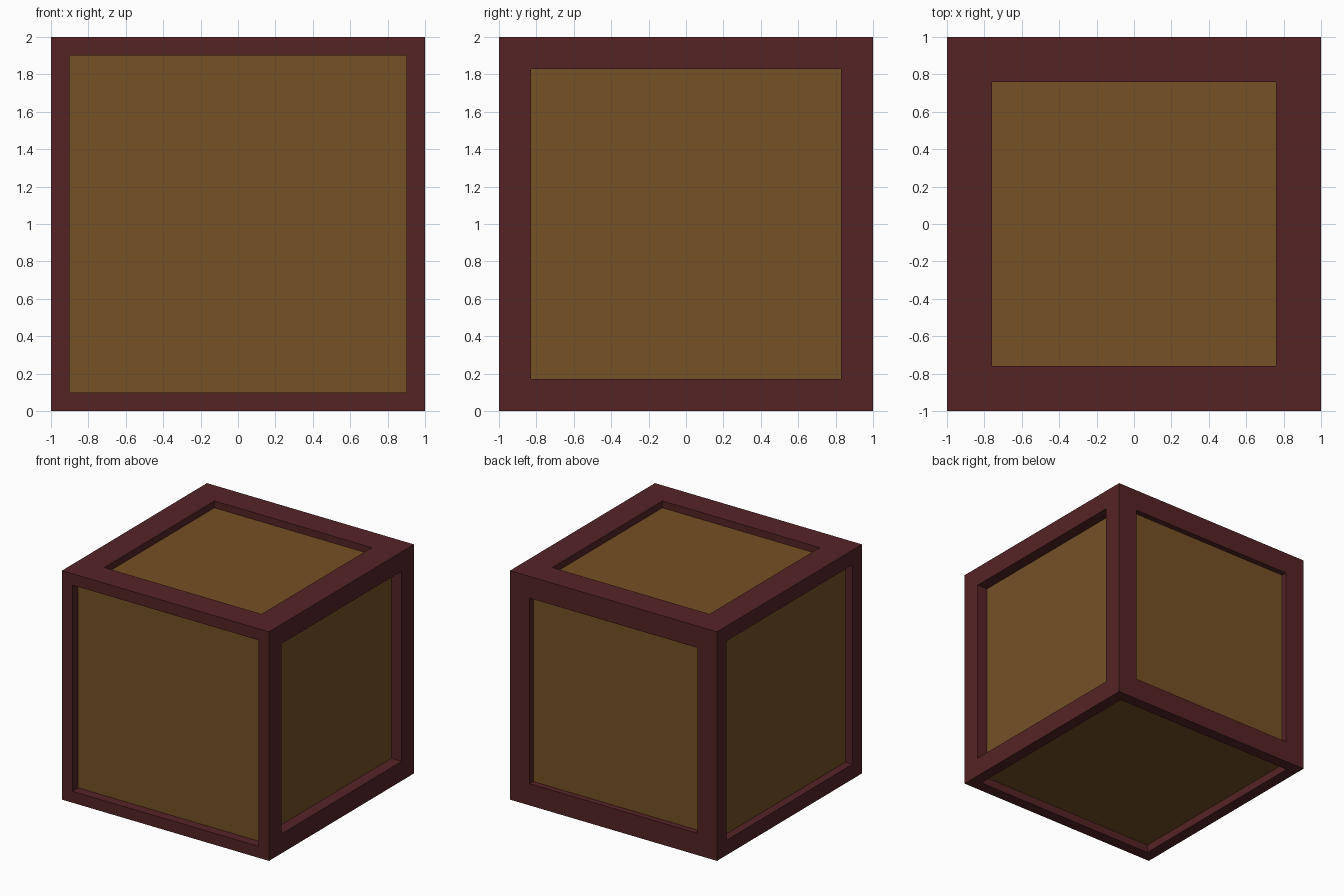
import bpy
import bmesh
from mathutils import Vector

default = bpy.data.objects.get("Cube")
if default:
    bpy.data.objects.remove(default, do_unlink=True)


def make_material(name, rgb):
    mat = bpy.data.materials.new(name)
    mat.use_nodes = True
    colour = (*rgb, 1.0)
    mat.diffuse_color = colour
    mat.node_tree.nodes["Principled BSDF"].inputs["Base Color"].default_value = colour
    return mat


frame_red = make_material("dark_red_frame", (0.091, 0.0176, 0.0194))
panel_brown = make_material("brown_panel", (0.178, 0.0823, 0.0185))

# Border width and recess depth of each side, by outward direction
SIDES = {
    (0, -1, 0): (0.10, 0.08),
    (0, 1, 0): (0.19, 0.05),
    (1, 0, 0): (0.17, 0.10),
    (-1, 0, 0): (0.13, 0.07),
    (0, 0, 1): (0.24, 0.06),
    (0, 0, -1): (0.10, 0.07),
}

# Solid block standing on the ground
bm = bmesh.new()
bmesh.ops.create_cube(bm, size=2.0)
bmesh.ops.translate(bm, verts=bm.verts, vec=(0, 0, 1))
bm.normal_update()

# Frame border and sunken panel on every side
for face in list(bm.faces):
    normal = face.normal.copy()
    border, depth = next(v for d, v in SIDES.items() if normal.dot(Vector(d)) > 0.9)
    bmesh.ops.inset_individual(bm, faces=[face], thickness=border, use_even_offset=True)
    panel = bmesh.ops.extrude_discrete_faces(bm, faces=[face])["faces"][0]
    bmesh.ops.translate(bm, verts=panel.verts, vec=normal * -depth)
    panel.material_index = 1

bmesh.ops.recalc_face_normals(bm, faces=bm.faces)
mesh = bpy.data.meshes.new("panelled_crate")
bm.to_mesh(mesh)
bm.free()
mesh.materials.append(frame_red)
mesh.materials.append(panel_brown)
crate = bpy.data.objects.new("panelled_crate", mesh)
bpy.context.collection.objects.link(crate)
